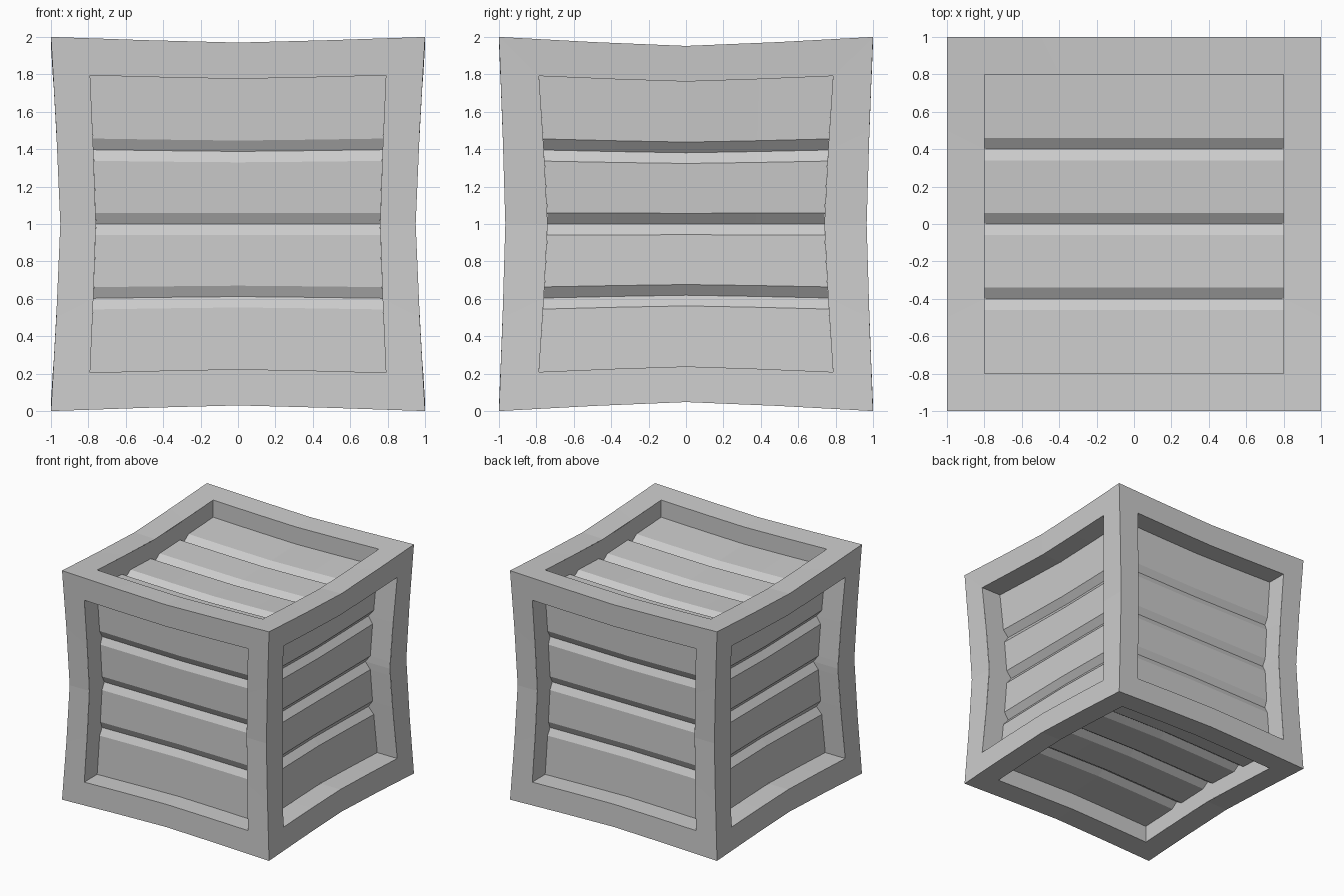
import bpy, bmesh
from mathutils import Vector

cube = bpy.data.objects.get("Cube")
if cube:
    bpy.data.objects.remove(cube, do_unlink=True)

grey = bpy.data.materials.new("plain_grey")
grey.use_nodes = True
grey.diffuse_color = (0.6, 0.6, 0.6, 1)
grey.node_tree.nodes["Principled BSDF"].inputs["Base Color"].default_value = (0.6, 0.6, 0.6, 1)

STEPS = [-1, -0.5, 0, 0.5, 1]
INNER = 0.8
GROOVE_HALF = 0.06


def pinch(t):
    return 1 - min(1, abs(t)) ** 1.2


def warp(p, side_opening):
    """Pull the middle of every edge inwards and lift onto the ground."""
    waist_y = 0.075 if side_opening else 0.034
    px, py, pz = pinch(p.x), pinch(p.y), pinch(p.z)
    return Vector((p.x * (1 - 0.05 * pz),
                   p.y * (1 - waist_y * pz),
                   1 + p.z * (1 - 0.03 * px - 0.048 * py + 0.01 * px * py)))


def place(side, u, v, inset=0, opening=True):
    """Point on the pinched outer face, pushed straight in by the inset."""
    out, up = side
    p = up.cross(out) * u + up * v + out
    return warp(p, opening and abs(out.x) > 0.5) - out * inset


def make_object(name, bm):
    bmesh.ops.remove_doubles(bm, verts=bm.verts[:], dist=0.0005)
    mesh = bpy.data.meshes.new(name)
    bm.to_mesh(mesh)
    bm.free()
    mesh.materials.append(grey)
    obj = bpy.data.objects.new(name, mesh)
    bpy.context.collection.objects.link(obj)


def add_frame(bm, side):
    """Mitred border ring around one opening."""
    runs = STEPS[:-1]
    loop = ([(t, -1) for t in runs] + [(1, t) for t in runs]
            + [(-t, 1) for t in runs] + [(-1, -t) for t in runs])
    outer = [bm.verts.new(place(side, u, v, opening=False)) for u, v in loop]
    inner = [bm.verts.new(place(side, u * INNER, v * INNER)) for u, v in loop]
    for i in range(len(loop)):
        j = (i + 1) % len(loop)
        bm.faces.new((outer[i], outer[j], inner[j], inner[i]))


def add_panel(name, side, recess, groove):
    """Recessed panel with three V grooves, and the walls up to the frame."""
    profile = [(-INNER, recess)]
    for c in (-0.4, 0, 0.4):
        profile += [(c - GROOVE_HALF, recess), (c, recess + groove), (c + GROOVE_HALF, recess)]
    profile.append((INNER, recess))
    # A rim row and column at each end, level with the frame, make the walls
    rows = [(-INNER, 0)] + profile + [(INNER, 0)]
    columns = [(-1, True)] + [(t, False) for t in STEPS] + [(1, True)]
    bm = bmesh.new()
    grid = []
    for v, inset in rows:
        grid.append([bm.verts.new(place(side, t * INNER, v, 0 if rim else inset))
                     for t, rim in columns])
    for a, b in zip(grid, grid[1:]):
        for i in range(len(columns) - 1):
            bm.faces.new((a[i], a[i + 1], b[i + 1], b[i]))
    make_object(name, bm)


X, Y, Z = Vector((1, 0, 0)), Vector((0, 1, 0)), Vector((0, 0, 1))
# name: (outward axis, axis across the grooves), recess, groove depth
sides = {
    "front": ((-Y, Z), 0.178, 0.029),
    "back": ((Y, Z), 0.178, 0.029),
    "left": ((X, Z), 0.193, 0.045),
    "right": ((-X, Z), 0.193, 0.045),
    "top": ((Z, Y), 0.15, 0.04),
    "bottom": ((-Z, Y), 0.15, 0.04),
}

# Frame shared by all sides, with one grooved panel in each opening
frame = bmesh.new()
for name, (side, *shape) in sides.items():
    add_frame(frame, side)
    add_panel(name + "_panel", side, *shape)
make_object("crate_frame", frame)
